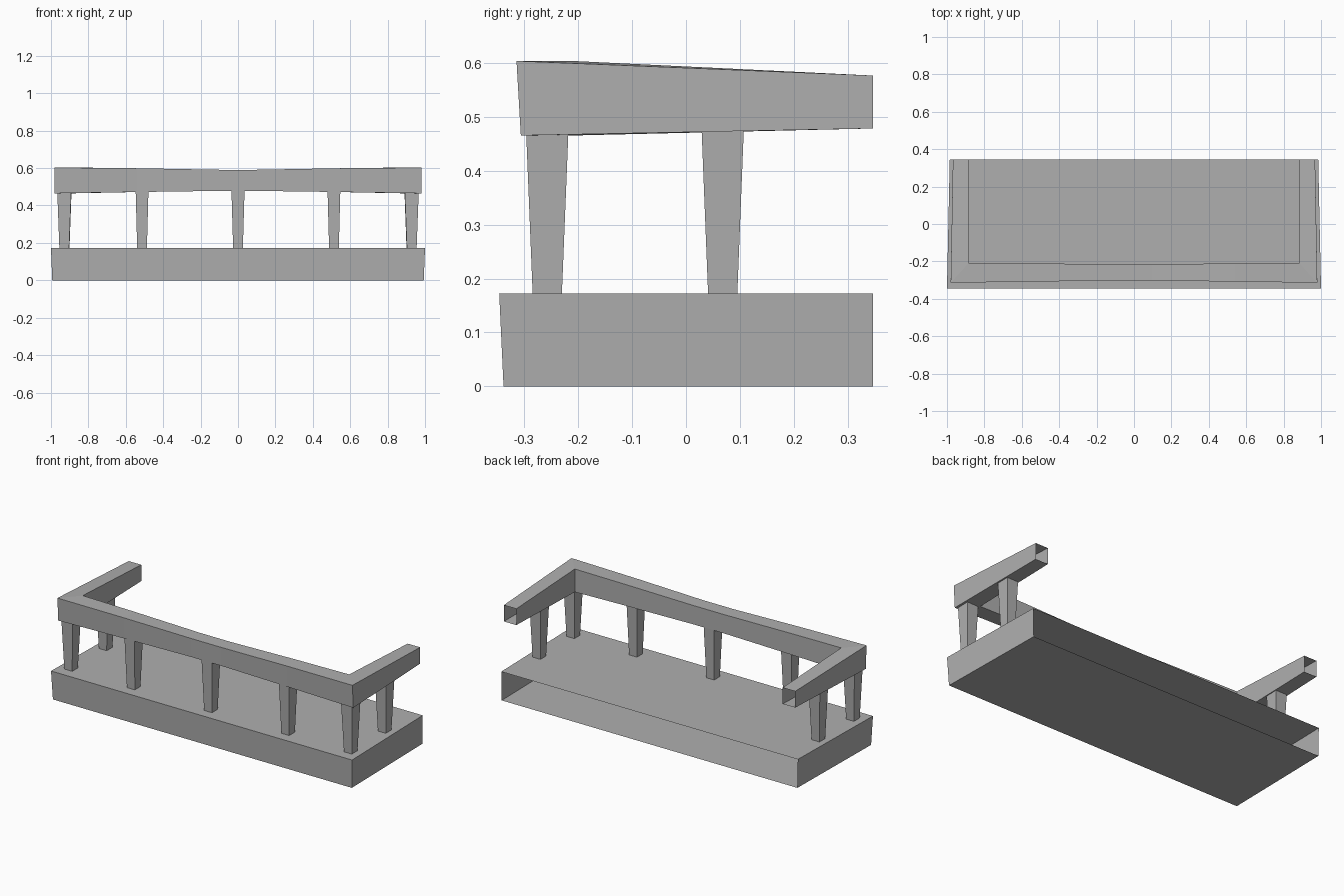
import bpy
import bmesh

cube = bpy.data.objects.get("Cube")
if cube:
    bpy.data.objects.remove(cube)

stone = bpy.data.materials.new("grey stone")
stone.use_nodes = True
colour = (0.43, 0.43, 0.43, 1)
stone.diffuse_color = colour
stone.node_tree.nodes["Principled BSDF"].inputs["Base Color"].default_value = colour


def loft(name, rings, cap_start=False):
    """Join four-cornered rings into an open tube of flat faces."""
    bm = bmesh.new()
    loops = [[bm.verts.new(p) for p in ring] for ring in rings]
    for a, b in zip(loops, loops[1:]):
        for i in range(4):
            j = (i + 1) % 4
            bm.faces.new((a[i], a[j], b[j], b[i]))
    if cap_start:
        bm.faces.new(loops[0][::-1])
    bmesh.ops.recalc_face_normals(bm, faces=bm.faces)
    # Open tubes: make sure the faces point away from each ring's middle
    face = bm.faces[0]
    middle = sum((v.co for v in loops[0] + loops[1]), face.normal * 0) / 8
    if face.normal.dot(face.calc_center_median() - middle) < 0:
        bmesh.ops.reverse_faces(bm, faces=bm.faces)
    mesh = bpy.data.meshes.new(name)
    bm.to_mesh(mesh)
    bm.free()
    mesh.materials.append(stone)
    obj = bpy.data.objects.new(name, mesh)
    bpy.context.collection.objects.link(obj)
    return obj


# Floor slab, open at the back
def slab_ring(x_low, x_top, y_low, y_top):
    return [(-x_low, y_low, 0), (x_low, y_low, 0),
            (x_top, y_top, 0.172), (-x_top, y_top, 0.172)]


loft("floor_slab", [slab_ring(0.993, 1, -0.338, -0.346),
                    slab_ring(0.982, 0.985, 0.346, 0.346)], cap_start=True)


# Hand rail: one U-shaped tube, sagging in the middle and open at both ends
def rail_ring(outer, inner, low, top, lean=0.0):
    (ox, oy), (ix, iy) = outer, inner
    return [(ox, oy, top), (ix, iy, top), (ix, iy, low), (ox, oy + lean, low)]


half = [
    rail_ring((0.968, 0.346), (0.885, 0.346), 0.478, 0.576),
    rail_ring((0.98, -0.314), (0.885, -0.209), 0.465, 0.603, 0.008),
    rail_ring((0.54, -0.308), (0.54, -0.211), 0.472, 0.599, 0.006),
    rail_ring((0.1, -0.302), (0.1, -0.215), 0.478, 0.591, 0.004),
]
mirrored = [[(-x, y, z) for x, y, z in ring] for ring in reversed(half)]
loft("hand_rail", half + mirrored)


# Tapered posts, wider at the top
def post(name, x, y, top_z, width):
    rings = []
    for z, wx, wy in ((0.17, 0.026, 0.027), (top_z, width, 0.039)):
        rings.append([(x - wx, y - wy, z), (x + wx, y - wy, z),
                      (x + wx, y + wy, z), (x - wx, y + wy, z)])
    loft(name, rings)


post("front_post_middle", 0, -0.257, 0.48, 0.035)
for side, s in (("left", 1), ("right", -1)):
    post("front_post_" + side, s * 0.513, -0.257, 0.473, 0.034)
    post("corner_post_" + side, s * 0.929, -0.257, 0.468, 0.037)
    post("side_post_" + side, s * 0.927, 0.068, 0.474, 0.037)
